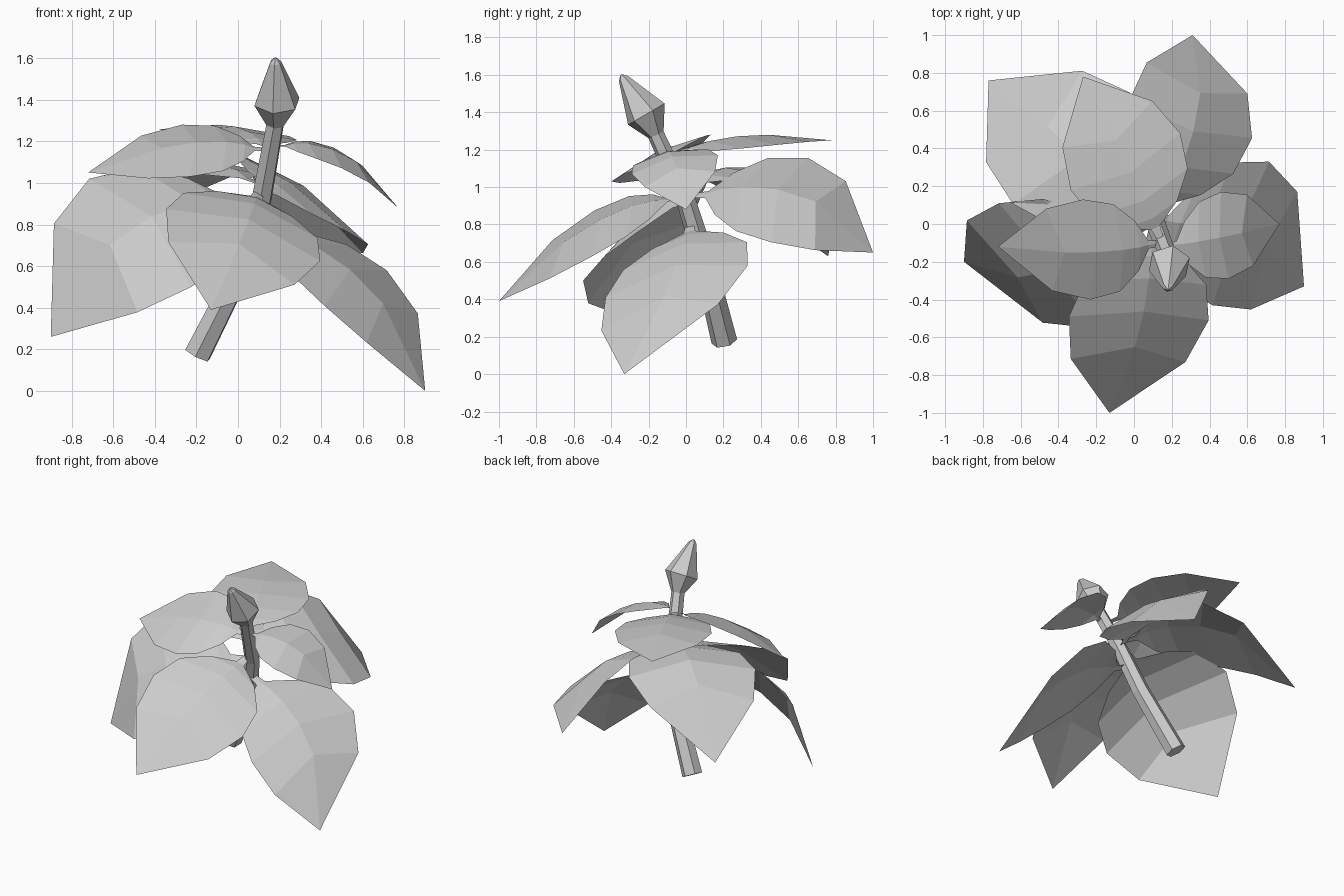
import bpy
import math
from mathutils import Vector

if "Cube" in bpy.data.objects:
    bpy.data.objects.remove(bpy.data.objects["Cube"])


def make_object(name, verts, faces):
    mesh = bpy.data.meshes.new(name)
    mesh.from_pydata([tuple(v) for v in verts], [], faces)
    mesh.update()
    obj = bpy.data.objects.new(name, mesh)
    bpy.context.collection.objects.link(obj)
    return obj


def tube(name, path, radii, sides=6, turn=0.35):
    """Faceted tube with closed ends that follows a path."""
    pts = [Vector(p) for p in path]
    verts, faces = [], []
    for i, p in enumerate(pts):
        axis = (pts[min(i + 1, len(pts) - 1)] - pts[max(i - 1, 0)]).normalized()
        v = axis.cross(Vector((1, 0, 0))).normalized()
        u = v.cross(axis)
        for k in range(sides):
            a = turn + 2 * math.pi * k / sides
            verts.append(p + radii[i] * (u * math.cos(a) + v * math.sin(a)))
    for i in range(len(pts) - 1):
        for k in range(sides):
            n = (k + 1) % sides
            a, b = i * sides, (i + 1) * sides
            faces.append((a + k, a + n, b + n, b + k))
    faces.append(tuple(reversed(range(sides))))
    faces.append(tuple(range(len(verts) - sides, len(verts))))
    return make_object(name, verts, faces)


MID = 0.45                                   # widest row along the leaf
# edge position, midrib position, half width: stalk, blade rows
ROWS = ((0, 0, 0.05), (0.08, 0.08, 0.08), (0.15, 0.13, 0.5),
        (0.27, 0.23, 0.87), (MID, 0.39, 1.0), (0.68, 0.58, 0.82))
RIDGE = 0.13                                 # midrib height per half width


def leaf(name, base, mid, tip, side):
    """Arched leaf: base, middle and tip points, half-width vector."""
    b, m, t, s = (Vector(p) for p in (base, mid, tip, side))

    def curve(x):
        return (b * (x - MID) * (x - 1) / MID
                + m * x * (x - 1) / (MID * (MID - 1))
                + t * x * (x - MID) / (1 - MID))

    verts, faces = [], []
    for x, xr, w in ROWS:
        c, r = curve(x), curve(xr)
        tangent = curve(xr + 0.01) - curve(xr - 0.01)
        normal = tangent.cross(s).normalized()
        if normal.z < 0:
            normal = -normal
        verts += [c - s * w, r + normal * (RIDGE * s.length * w), c + s * w]
    verts.append(t)
    for r in range(len(ROWS) - 1):
        i = 3 * r
        faces += [(i, i + 1, i + 4, i + 3), (i + 1, i + 2, i + 5, i + 4)]
    i, end = 3 * (len(ROWS) - 1), len(verts) - 1
    faces += [(i, i + 1, end), (i + 1, i + 2, end)]
    if (t - b).cross(s).z > 0:
        faces = [tuple(reversed(f)) for f in faces]
    return make_object(name, verts, faces)


# Leaning stem
tube("stem",
     [(-0.195, 0.205, 0.175), (0.02, 0.1, 0.6), (0.115, 0, 0.93), (0.18, -0.165, 1.29)],
     [0.07, 0.06, 0.052, 0.045])

# Closed flower bud
tube("bud",
     [(0.18, -0.16, 1.28), (0.187, -0.212, 1.39), (0.18, -0.335, 1.58), (0.18, -0.347, 1.6)],
     [0.045, 0.115, 0.028, 0.006])

# Lower leaves
leaf("front_leaf", (0.1, -0.01, 0.96), (0.025, -0.5, 0.75), (-0.13, -1.0, 0.39), (0.37, -0.01, -0.125))
leaf("right_leaf", (0.07, 0.02, 0.81), (0.565, -0.05, 0.495), (0.9, -0.33, 0.0), (0.15, 0.38, 0.085))
leaf("left_leaf", (0.09, 0.01, 0.92), (-0.47, -0.22, 0.76), (-0.9, -0.2, 0.26), (-0.245, 0.33, 0.26))
leaf("back_left_leaf", (0.12, -0.01, 0.99), (-0.33, 0.4, 1.035), (-0.77, 0.76, 0.63), (0.31, 0.295, 0.0))
leaf("back_right_leaf", (0.11, 0.0, 0.95), (0.3, 0.555, 0.93), (0.31, 1.0, 0.65), (0.325, -0.1, -0.225))

# Smaller upper leaves
leaf("upper_back_leaf", (0.15, -0.1, 1.17), (-0.045, 0.33, 1.235), (-0.27, 0.78, 1.25), (0.29, 0.15, -0.01))
leaf("upper_left_leaf", (0.15, -0.1, 1.16), (-0.25, -0.135, 1.155), (-0.72, -0.12, 1.05), (-0.02, 0.265, 0.125))
leaf("upper_right_leaf", (0.165, -0.12, 1.18), (0.48, -0.06, 1.12), (0.77, 0.0, 0.88), (-0.02, 0.23, 0.05))
